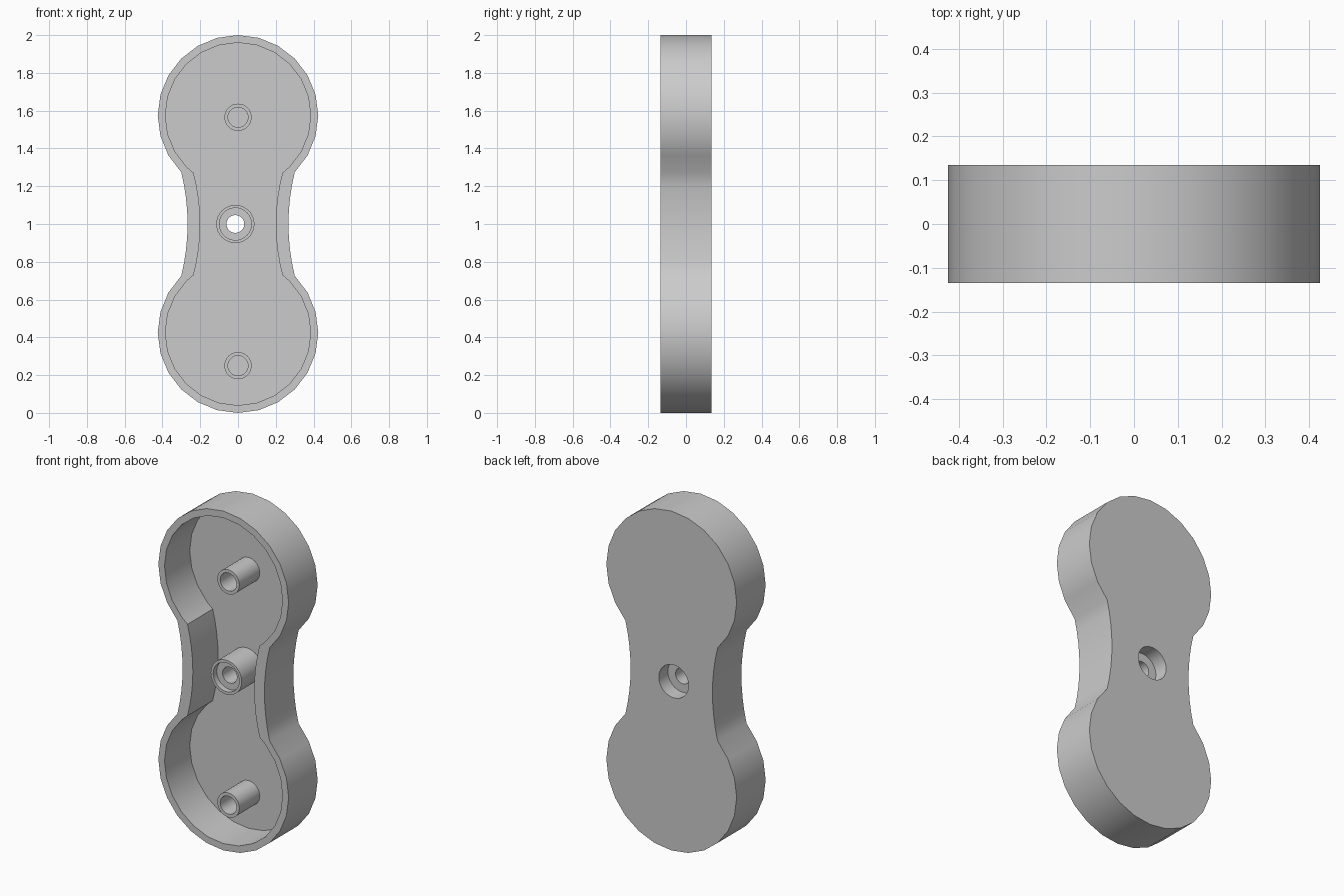
import bpy
import bmesh
from math import sin, cos, pi, radians, asin
from mathutils import Vector

cube = bpy.data.objects.get("Cube")
if cube:
    bpy.data.objects.remove(cube, do_unlink=True)

FRONT, BACK, FLOOR = -0.135, 0.135, 0.10
LOBE_OFFSET = 0.575           # lobe centres above and below the middle
MID_Z = 1.0
BOSS_X = -0.014
BOSS_R, COUNTERBORE_R = 0.101, 0.097
ROUND = 32

grey = bpy.data.materials.new("plain grey")
grey.use_nodes = True
colour = (0.6, 0.6, 0.6, 1)
grey.diffuse_color = colour
grey.node_tree.nodes["Principled BSDF"].inputs["Base Color"].default_value = colour


def finish(bm, name):
    bmesh.ops.recalc_face_normals(bm, faces=bm.faces)
    mesh = bpy.data.meshes.new(name)
    bm.to_mesh(mesh)
    bm.free()
    mesh.materials.append(grey)
    obj = bpy.data.objects.new(name, mesh)
    bpy.context.collection.objects.link(obj)
    bpy.ops.object.select_all(action='DESELECT')
    obj.select_set(True)
    bpy.context.view_layer.objects.active = obj
    bpy.ops.object.shade_smooth_by_angle(angle=radians(30))
    return obj


def circle(radius, x, z):
    return [(x + radius * cos(2 * pi * i / ROUND), z + radius * sin(2 * pi * i / ROUND))
            for i in range(ROUND)]


def two_lobe_outline(radius, neck_x, waist):
    """Two round lobes joined by a waisted neck, as (x, z) points."""
    end = -asin((radius ** 2 - neck_x ** 2) ** 0.5 / radius)
    steps = [radians(a) for a in range(-45, 91, 15) if radians(a) > end + 0.02]
    lobe = [(radius * cos(a), LOBE_OFFSET + radius * sin(a)) for a in [end] + steps]
    neck_z = lobe[0][1]
    # upper right quarter, from the waist up to the top
    quarter = [(waist + (neck_x - waist) * (i / 4) ** 2, neck_z * i / 4) for i in range(4)]
    quarter += lobe
    right = [(x, -z) for x, z in quarter[:0:-1]] + quarter
    left = [(-x, z) for x, z in right[-2:0:-1]]
    return [(x, MID_Z + z) for x, z in right + left]


# Shell: open tray with a rim, a floor and a hole through the floor
bm = bmesh.new()


def add_loop(points, y):
    verts = [bm.verts.new((x, y, z)) for x, z in points]
    return verts, [bm.edges.new((v, verts[i - 1])) for i, v in enumerate(verts)]


def wall(a, b):
    for i in range(len(a[0])):
        bm.faces.new((a[0][i - 1], a[0][i], b[0][i], b[0][i - 1]))


def fill_between(a, b, direction):
    bmesh.ops.triangle_fill(bm, use_beauty=True, use_dissolve=False,
                            edges=a[1] + b[1], normal=Vector((0, direction, 0)))


outer = two_lobe_outline(0.425, 0.3005, 0.267)
inner = two_lobe_outline(0.385, 0.235, 0.20)
hole = circle(COUNTERBORE_R, BOSS_X, MID_Z)
outer_front, outer_back = add_loop(outer, FRONT), add_loop(outer, BACK)
inner_front, inner_floor = add_loop(inner, FRONT), add_loop(inner, FLOOR)
hole_floor, hole_back = add_loop(hole, FLOOR), add_loop(hole, BACK)
fill_between(outer_front, inner_front, -1)
fill_between(inner_floor, hole_floor, -1)
fill_between(outer_back, hole_back, 1)
wall(outer_front, outer_back)
wall(inner_front, inner_floor)
wall(hole_floor, hole_back)
finish(bm, "shell")


def turned_part(name, profile, x, z):
    """Closed (radius, y) profile turned about a front-to-back axis; radius 0 caps."""
    tm = bmesh.new()
    rings = [[tm.verts.new((px, y, pz)) for px, pz in circle(r, x, z)] for r, y in profile]
    for k, a in enumerate(rings):
        b = rings[k - 1]
        for i in range(ROUND):
            tm.faces.new((a[i - 1], a[i], b[i], b[i - 1]))
    finish(tm, name)


# Central boss: shallow front recess, through hole and deep rear counterbore
turned_part("centre_boss", [
    (BOSS_R, FLOOR), (BOSS_R, -0.09), (0.085, -0.09), (0.085, -0.057),
    (0.047, -0.057), (0.047, 0.05), (COUNTERBORE_R, 0.05), (COUNTERBORE_R, FLOOR),
], BOSS_X, MID_Z)

# Hollow posts
for name, z in (("upper_post", 1.565), ("lower_post", 0.25)):
    turned_part(name, [(0.072, FLOOR), (0.072, -0.09), (0.053, -0.09), (0.053, FLOOR)], 0, z)
